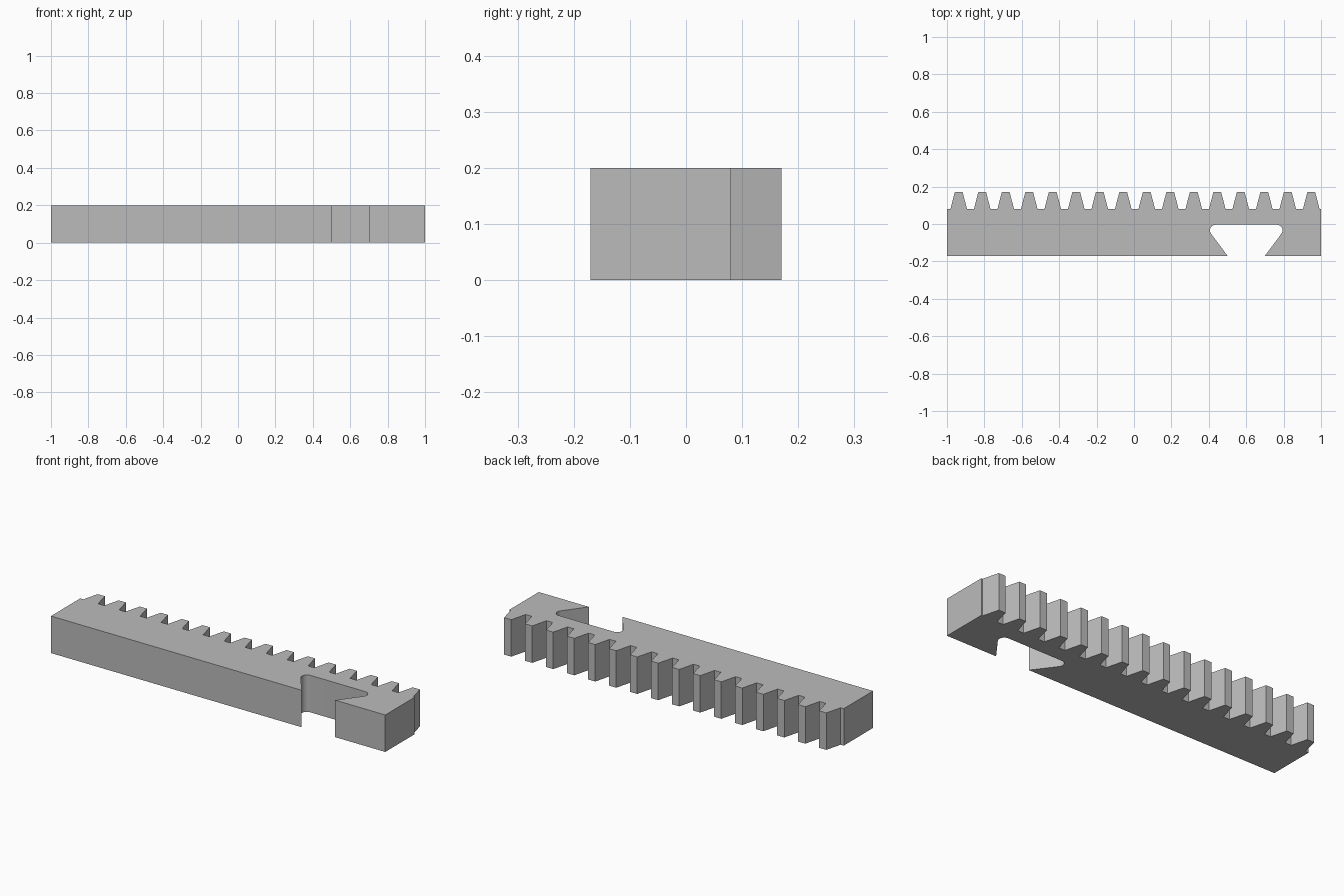
import bpy, bmesh, math
from mathutils import Vector

if "Cube" in bpy.data.objects:
    bpy.data.objects.remove(bpy.data.objects["Cube"], do_unlink=True)

# Main dimensions
HALF, FRONT, ROOT, TIP, HEIGHT = 1.0, -0.17, 0.08, 0.17, 0.2
MODULE, TEETH = 0.04, 16
PITCH = math.pi * MODULE
SLOPE = math.tan(math.radians(14.5))
TIP_HALF = PITCH / 4 - MODULE * SLOPE
ROOT_HALF = TIP_HALF + (TIP - ROOT) * SLOPE

# Dovetail slot
SLOT_X, SLOT_HALF, SLOT_TOP, RADIUS = 0.6, 0.1, -0.004, 0.03
CORNER_HALF = 0.164
WALL_ANGLE = math.radians(36.5)


def dovetail_half():
    """Left half of the slot outline, from the opening to the rounded corner."""
    points = [(SLOT_X - SLOT_HALF, FRONT)]
    start, end = math.pi + WALL_ANGLE, math.pi / 2
    for i in range(13):
        a = start + (end - start) * i / 12
        points.append((SLOT_X - CORNER_HALF + RADIUS * math.cos(a),
                       SLOT_TOP - RADIUS + RADIUS * math.sin(a)))
    return points


def rack_outline():
    half = dovetail_half()
    points = [(-HALF, FRONT)] + half
    points += [(2 * SLOT_X - x, y) for x, y in reversed(half)]
    points += [(HALF, FRONT), (HALF, ROOT)]
    # Trapezoid teeth along the back, from +x to -x
    for i in reversed(range(TEETH)):
        c = -HALF + PITCH * (i + 0.5)
        points += [(c + ROOT_HALF, ROOT), (c + TIP_HALF, TIP),
                   (c - TIP_HALF, TIP), (c - ROOT_HALF, ROOT)]
    points.append((-HALF, ROOT))
    return points


# Plain grey
grey = bpy.data.materials.new("plain grey")
grey.use_nodes = True
colour = (0.5, 0.5, 0.5, 1.0)
grey.diffuse_color = colour
grey.node_tree.nodes["Principled BSDF"].inputs["Base Color"].default_value = colour

# Toothed bar: outline extruded upward
bm = bmesh.new()
base = bm.faces.new([bm.verts.new((x, y, 0)) for x, y in rack_outline()])
result = bmesh.ops.extrude_face_region(bm, geom=[base], use_keep_orig=True)
top = [v for v in result["geom"] if isinstance(v, bmesh.types.BMVert)]
bmesh.ops.translate(bm, verts=top, vec=Vector((0, 0, HEIGHT)))
bmesh.ops.recalc_face_normals(bm, faces=bm.faces)

mesh = bpy.data.meshes.new("gear_rack")
bm.to_mesh(mesh)
bm.free()
mesh.materials.append(grey)
rack = bpy.data.objects.new("gear_rack", mesh)
bpy.context.collection.objects.link(rack)

# Smooth the slot corners, keep all other edges sharp
bpy.ops.object.select_all(action="DESELECT")
rack.select_set(True)
bpy.context.view_layer.objects.active = rack
bpy.ops.object.shade_smooth_by_angle(angle=math.radians(30))
